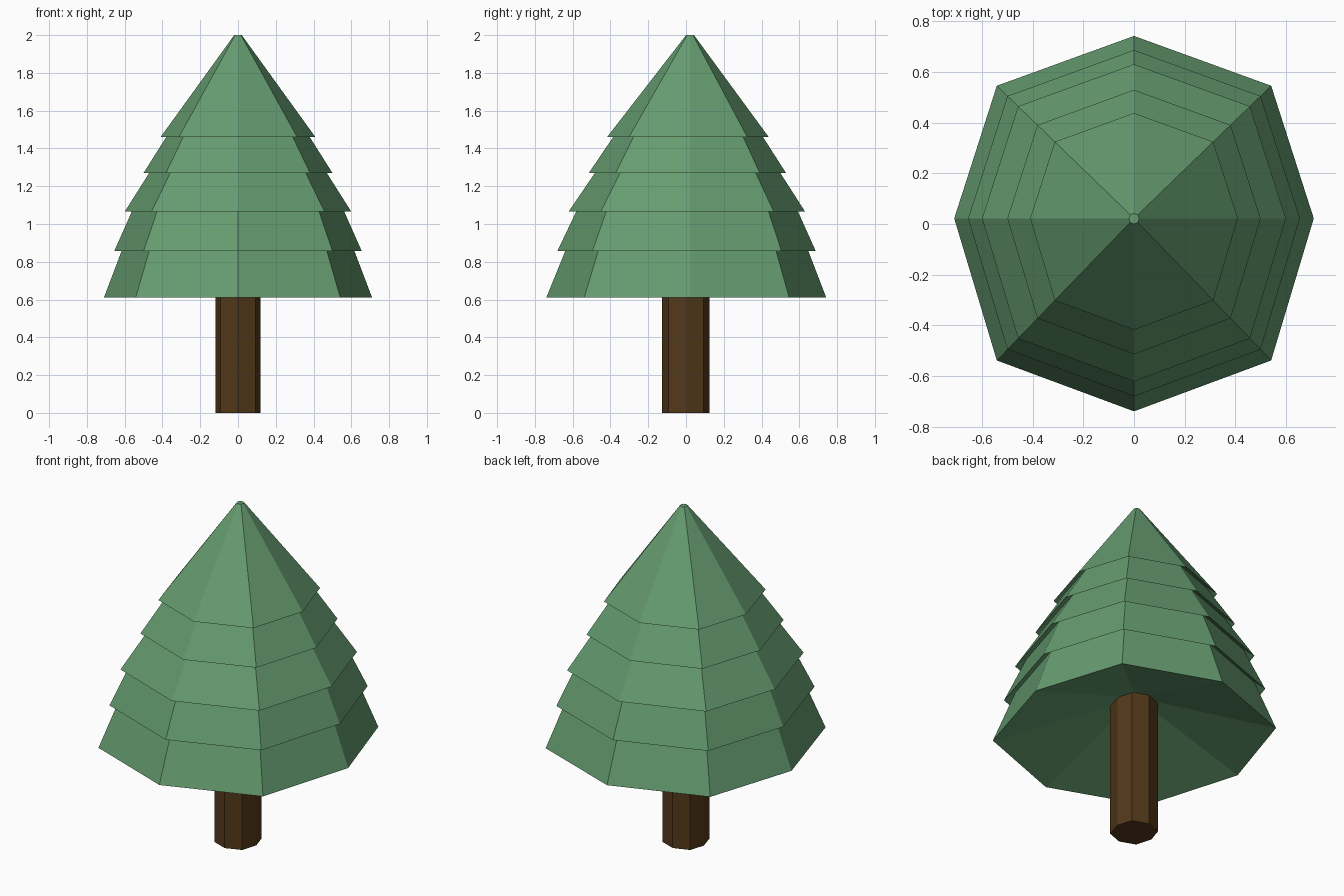
import bpy, bmesh

if "Cube" in bpy.data.objects:
    bpy.data.objects.remove(bpy.data.objects["Cube"])

# Slightly uneven octagon shared by foliage and trunk (x radius = 1)
OCT = [(1, 0), (0.763, 0.738), (0, 1.015), (-0.763, 0.738),
       (-1, 0), (-0.763, -0.79), (0, -1.073), (0.763, -0.79)]


def material(name, color):
    m = bpy.data.materials.new(name)
    m.diffuse_color = color
    m.use_nodes = True
    m.node_tree.nodes["Principled BSDF"].inputs["Base Color"].default_value = m.diffuse_color
    return m


def lathe(name, rings, cy, mat):
    """Skin (radius, z) rings of the octagon and cap both ends."""
    bm = bmesh.new()
    loops = [[bm.verts.new((r * x, cy + r * y, z)) for x, y in OCT]
             for r, z in rings]
    for a, b in zip(loops, loops[1:]):
        for i in range(8):
            j = (i + 1) % 8
            bm.faces.new((a[i], a[j], b[j], b[i]))
    bm.faces.new(loops[0])
    bm.faces.new(loops[-1])
    bmesh.ops.recalc_face_normals(bm, faces=bm.faces)
    me = bpy.data.meshes.new(name)
    bm.to_mesh(me)
    bm.free()
    me.materials.append(mat)
    ob = bpy.data.objects.new(name, me)
    bpy.context.collection.objects.link(ob)
    return ob


green = material("needles", (0.13, 0.33, 0.16, 1))
brown = material("bark", (0.085, 0.04, 0.01, 1))

# Foliage: five tiers, each tucked up under the one above, hollow underneath
foliage = [(0.02, 2.0), (0.41, 1.46),
           (0.355, 1.50), (0.50, 1.27),
           (0.445, 1.31), (0.60, 1.065),
           (0.545, 1.105), (0.655, 0.857),
           (0.60, 0.90), (0.71, 0.61),
           (0.10, 0.80)]
lathe("foliage", foliage, 0.022, green)

# Trunk
lathe("trunk", [(0.12, 0.0), (0.12, 0.82)], 0.003, brown)
